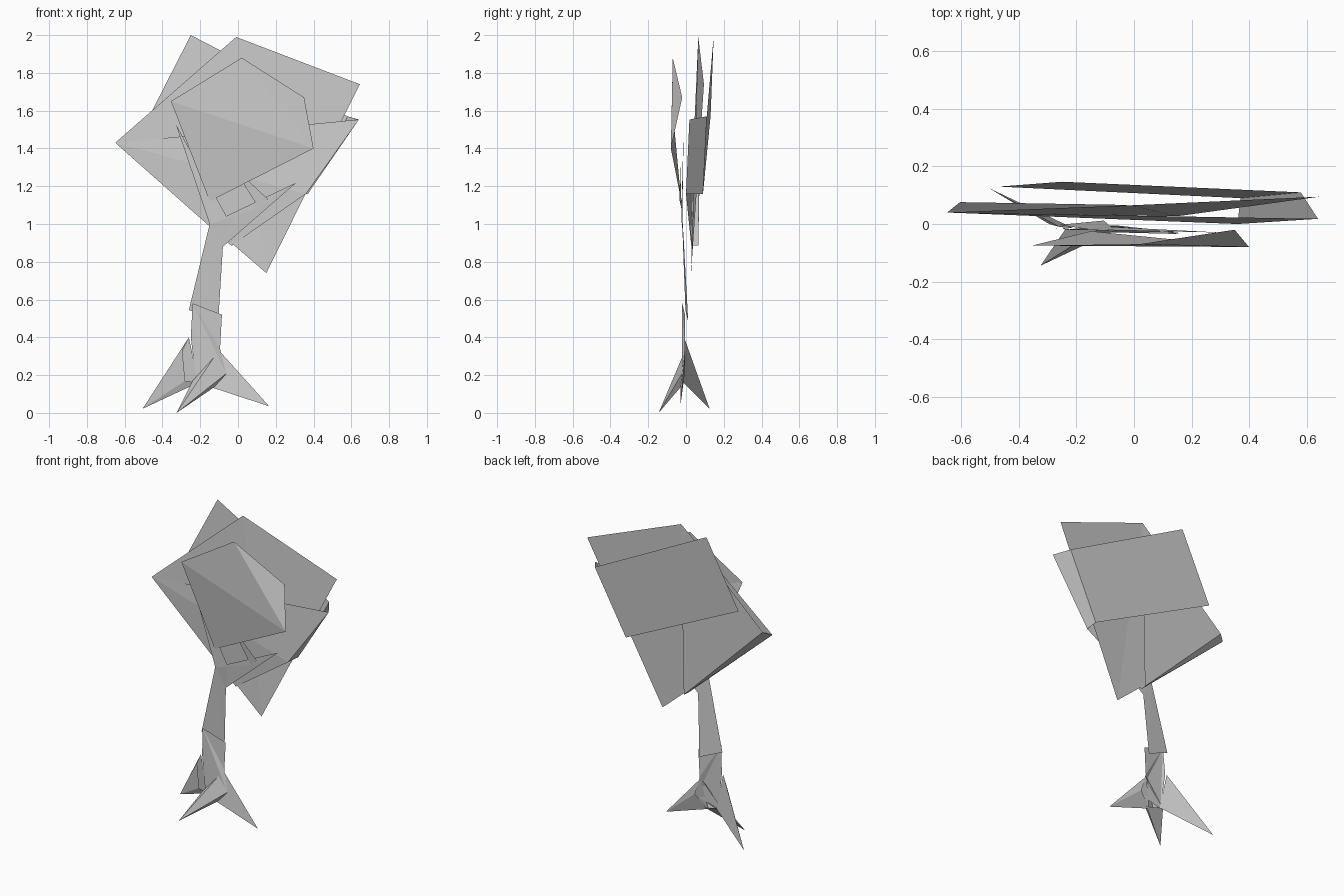
import bpy


def sheet(name, points, faces=None):
    """Flat or folded sheet; with no faces given the points form a triangle fan."""
    faces = faces or [(0, i, i + 1) for i in range(1, len(points) - 1)]
    mesh = bpy.data.meshes.new(name)
    mesh.from_pydata(points, [], faces)
    mesh.update()
    obj = bpy.data.objects.new(name, mesh)
    bpy.context.collection.objects.link(obj)
    return obj


def spike(name, base, tip):
    """Pointed root: an open pyramid from a base loop to its tip."""
    n = len(base)
    sheet(name, base + [tip], [(i, (i + 1) % n, n) for i in range(n)])


# Front foliage, five corners with two folds
sheet("front_foliage", [(0.40, -0.08, 1.40), (0.35, -0.02, 1.67), (0.02, -0.07, 1.88),
                        (-0.355, -0.075, 1.65), (-0.15, -0.025, 1.12)])

# Large middle foliage sheet, folded from crown to lower point
sheet("middle_foliage", [(-0.01, 0.065, 1.99), (-0.65, 0.04, 1.43),
                         (0.15, 0.027, 0.74), (0.645, 0.095, 1.74)])

# Lower foliage sheet with a rim wrapping back, and the panel behind it
left, low = (-0.65, 0.04, 1.43), (-0.035, 0.028, 0.885)
left_back, low_back = (-0.605, 0.076, 1.45), (-0.03, 0.065, 0.885)
right, right_low = (0.64, 0.018, 1.553), (0.36, 0.0, 1.16)
sheet("lower_foliage", [left, low, right_low, right])
sheet("lower_foliage_rim", [left, left_back, low_back, low], [(0, 1, 2, 3)])
sheet("rear_panel", [left_back, low_back, (-0.01, 0.066, 1.99)])

# Back foliage rectangle with a rim along its right edge
back_right, back_low = (0.58, 0.11, 1.57), (0.37, 0.09, 1.16)
sheet("back_foliage", [(-0.25, 0.147, 2.0), (-0.47, 0.13, 1.57), back_low, back_right],
      [(0, 1, 2, 3)])
sheet("back_foliage_rim", [right, right_low, back_low, back_right], [(0, 1, 2, 3)])

# Trunk in two overlapping pieces
sheet("upper_trunk", [(-0.15, -0.02, 1.0), (-0.26, -0.003, 0.545),
                      (-0.105, 0.012, 0.48), (-0.08, -0.01, 0.88), (-0.055, -0.025, 1.03)])
sheet("lower_trunk", [(-0.24, -0.02, 0.58), (-0.25, -0.012, 0.40), (-0.22, -0.02, 0.16),
                      (-0.06, -0.02, 0.20), (-0.095, -0.005, 0.34), (-0.085, -0.005, 0.52)])

# Branches
sheet("left_branch", [(-0.33, -0.012, 1.53), (-0.15, -0.02, 1.0), (-0.055, -0.025, 1.03)])
sheet("right_branch", [(0.31, -0.03, 1.22), (0.12, -0.025, 1.09), (-0.15, -0.02, 1.0),
                       (-0.08, -0.01, 0.88)])
sheet("twig", [(-0.035, -0.03, 1.315), (0.11, -0.025, 1.085), (0.16, -0.035, 1.13)])

# Spreading roots
spike("left_root", [(-0.26, -0.01, 0.40), (-0.295, 0.0, 0.33), (-0.28, 0.0, 0.17),
                    (-0.21, -0.015, 0.16)], (-0.505, 0.125, 0.022))
spike("front_root", [(-0.11, -0.01, 0.32), (-0.24, -0.02, 0.17), (-0.12, -0.025, 0.14),
                     (-0.06, -0.02, 0.21)], (-0.325, -0.145, 0.0))
spike("right_root", [(-0.1, -0.005, 0.33), (-0.14, -0.03, 0.135), (-0.06, -0.005, 0.22)],
      (0.165, -0.03, 0.035))
